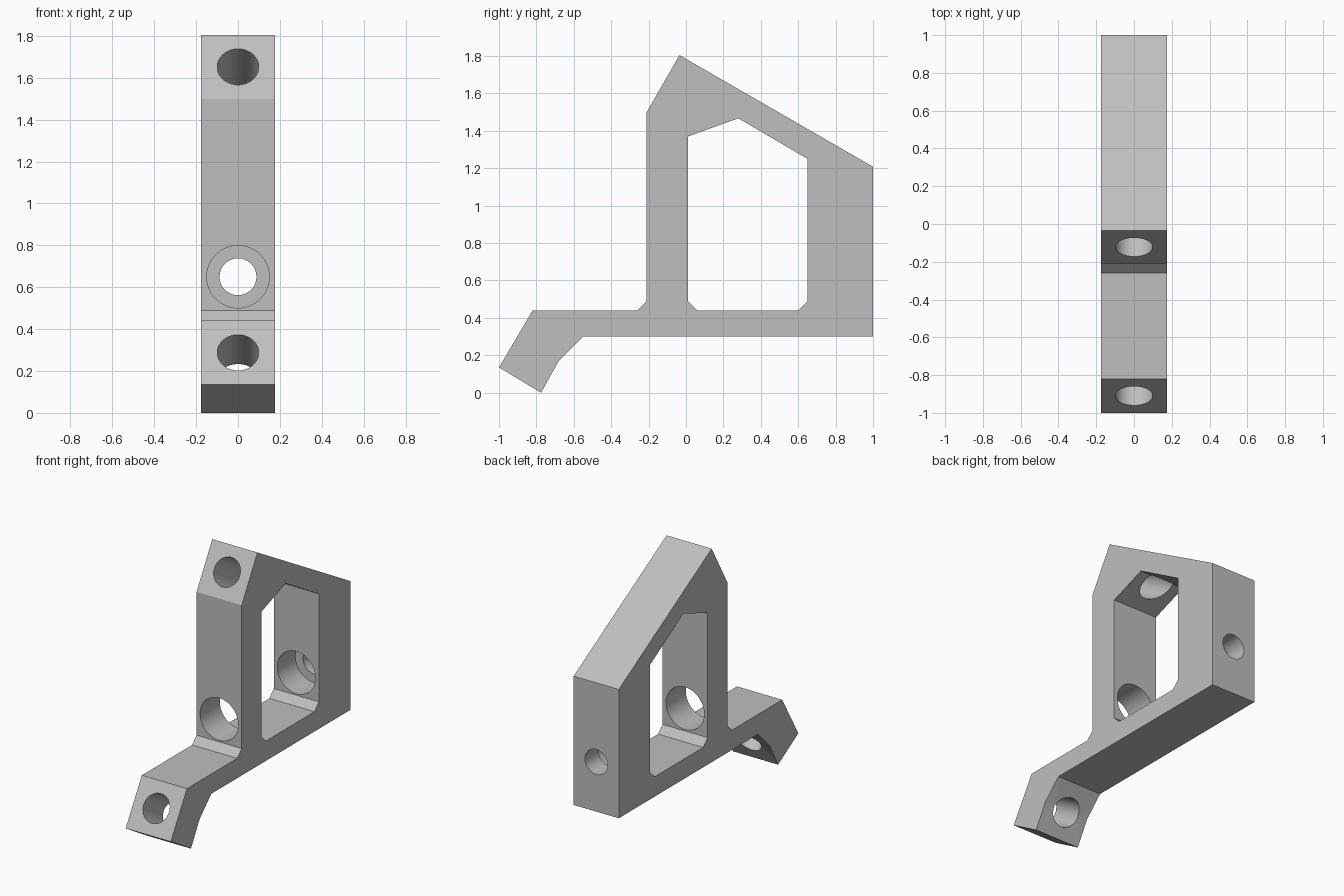
import bpy, bmesh, math
from mathutils import Vector

cube = bpy.data.objects.get("Cube")
if cube:
    bpy.data.objects.remove(cube, do_unlink=True)

HALF_WIDTH = 0.176
TILT = Vector((0, math.cos(math.radians(30)), -math.sin(math.radians(30))))
BACK = Vector((0, 1, 0))

grey = bpy.data.materials.new("plain grey")
grey.use_nodes = True
COLOUR = (0.52, 0.52, 0.52, 1)
grey.diffuse_color = COLOUR
grey.node_tree.nodes["Principled BSDF"].inputs["Base Color"].default_value = COLOUR


def prism(name, profile, half):
    """Extrude a (y, z) profile across x."""
    bm = bmesh.new()
    face = bm.faces.new([bm.verts.new((-half, y, z)) for y, z in profile])
    side = bmesh.ops.extrude_face_region(bm, geom=[face])["geom"]
    moved = [v for v in side if isinstance(v, bmesh.types.BMVert)]
    bmesh.ops.translate(bm, verts=moved, vec=(2 * half, 0, 0))
    bmesh.ops.recalc_face_normals(bm, faces=bm.faces)
    return finish(name, bm)


def bore(name, start, axis, length, radius):
    """Cylinder running from start along axis."""
    bm = bmesh.new()
    bmesh.ops.create_cone(bm, cap_ends=True, segments=64, radius1=radius,
                          radius2=radius, depth=length)
    bmesh.ops.rotate(bm, verts=bm.verts,
                     matrix=axis.to_track_quat('Z', 'X').to_matrix())
    bmesh.ops.translate(bm, verts=bm.verts,
                        vec=Vector(start) + axis * length / 2)
    return finish(name, bm)


def finish(name, bm):
    mesh = bpy.data.meshes.new(name)
    bm.to_mesh(mesh)
    bm.free()
    mesh.materials.append(grey)
    obj = bpy.data.objects.new(name, mesh)
    bpy.context.collection.objects.link(obj)
    return obj


# Bracket body with angled foot and sloping top
bracket = prism("bracket_body", [
    (-1, .135), (-.82, .44), (-.26, .44), (-.21, .49), (-.21, 1.5),
    (-.035, 1.805), (1, 1.208), (1, .3), (-.55, .3), (-.68, .17),
    (-.775, 0)], HALF_WIDTH)

cutters = [
    # Central window with chamfered lower corners
    prism("window_cutter", [
        (.01, .49), (.06, .44), (.6, .44), (.65, .49), (.65, 1.25),
        (.28, 1.467), (.01, 1.37)], HALF_WIDTH * 2),
    # Tilted holes through the top block and the foot
    bore("top_hole_cutter", Vector((0, -.122, 1.652)) - TILT * .1, TILT, .57, .099),
    bore("foot_hole_cutter", Vector((0, -.91, .288)) - TILT * .1, TILT, .5, .099),
    # Front access hole, counterbore in the rear wall, and screw hole
    bore("access_hole_cutter", (0, -.4, .65), BACK, .6, .149),
    bore("counterbore_cutter", (0, .5, .65), BACK, .35, .149),
    bore("screw_hole_cutter", (0, .7, .65), BACK, .5, .088),
]

bpy.ops.object.select_all(action='DESELECT')
bracket.select_set(True)
bpy.context.view_layer.objects.active = bracket
for cutter in cutters:
    cutter.hide_render = True
    mod = bracket.modifiers.new(cutter.name, 'BOOLEAN')
    mod.operation = 'DIFFERENCE'
    mod.solver = 'EXACT'
    mod.object = cutter
    bpy.ops.object.modifier_apply(modifier=mod.name)
    bpy.data.objects.remove(cutter, do_unlink=True)

# Smooth bores, crisp edges
bpy.ops.object.shade_smooth_by_angle(angle=math.radians(20))
